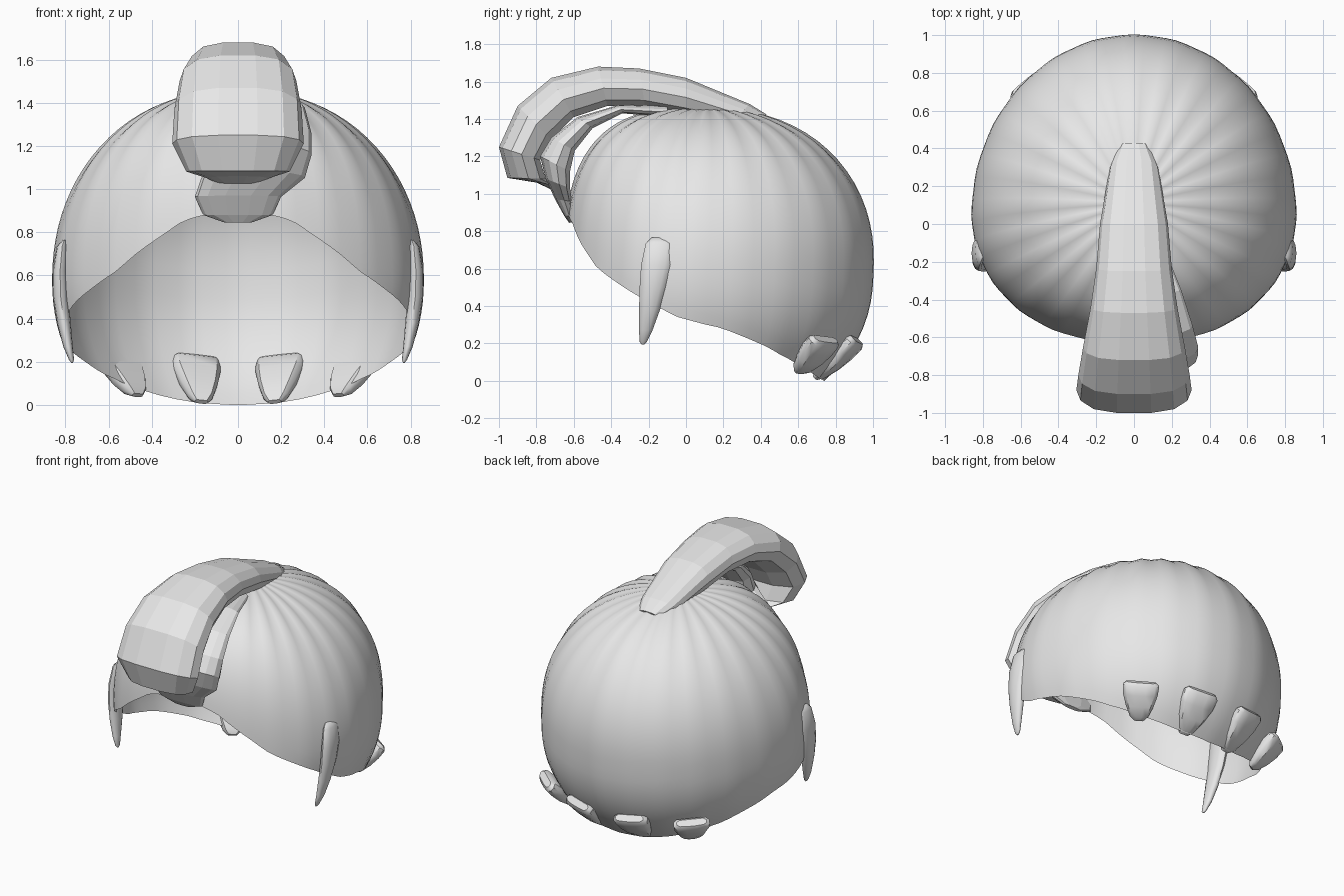
import bpy, bmesh, math
from mathutils import Vector

if "Cube" in bpy.data.objects:
    bpy.data.objects.remove(bpy.data.objects["Cube"])

hair = bpy.data.materials.new("light grey")
hair.diffuse_color = (0.8, 0.8, 0.8, 1)
hair.use_nodes = True
hair.node_tree.nodes["Principled BSDF"].inputs["Base Color"].default_value = hair.diffuse_color


def activate(obj):
    bpy.ops.object.select_all(action='DESELECT')
    obj.select_set(True)
    bpy.context.view_layer.objects.active = obj


def finish(bm, name, angle=None, recalc=True):
    if recalc:
        bmesh.ops.recalc_face_normals(bm, faces=bm.faces)
    mesh = bpy.data.meshes.new(name)
    bm.to_mesh(mesh)
    bm.free()
    mesh.materials.append(hair)
    obj = bpy.data.objects.new(name, mesh)
    bpy.context.collection.objects.link(obj)
    if angle:
        activate(obj)
        bpy.ops.object.shade_smooth_by_angle(angle=math.radians(angle))
    return obj


def loft(name, stations, section, angle=None):
    """Skin a section through (center, side, up) stations and cap both ends."""
    bm = bmesh.new()
    rings = [[bm.verts.new(Vector(c) + Vector(s) * u + Vector(w) * v) for u, v in section]
             for c, s, w in stations]
    n = len(section)
    for a, b in zip(rings, rings[1:]):
        for i in range(n):
            j = (i + 1) % n
            bm.faces.new((a[i], a[j], b[j], b[i]))
    bm.faces.new(rings[0])
    bm.faces.new(rings[-1])
    return finish(bm, name, angle)


def circle(n):
    return [(math.cos(2 * math.pi * i / n), math.sin(2 * math.pi * i / n)) for i in range(n)]


# Fluted scalp shell, open below, with a rim that drops towards the back
RIM = [(-.635, .90), (-.61, .85), (-.57, .75), (-.48, .61), (-.37, .525), (-.25, .45),
       (-.04, .34), (.20, .28), (.40, .20), (.60, .09), (.74, 0.0)]
CY, CZ = .05, .58


def rim_z(y):
    if y <= RIM[0][0]:
        return RIM[0][1]
    for (y0, z0), (y1, z1) in zip(RIM, RIM[1:]):
        if y <= y1:
            return z0 + (z1 - z0) * (y - y0) / (y1 - y0)
    return 0.0


def shell_point(theta, phi):
    s, c = math.sin(phi), math.cos(phi)
    front = max(-math.sin(theta), 0)
    e = 2.1 + .75 * front ** 2 if c > 0 else 2.15
    k = (s ** e + abs(c) ** e) ** (-1 / e)
    s, c = s * k, c * k
    top = max(c, 0)
    flute = math.cos(24 * theta) * (.002 + .006 * top ** 2) * min(1, s * 1.6)
    r = s * (1 + flute)
    ry = .95 if math.sin(theta) > 0 else .73 - .03 * front ** 2
    return Vector((.86 * r * math.cos(theta),
                   CY + .06 * top * (1 - front * s) + ry * r * math.sin(theta),
                   CZ + c * (.88 if c > 0 else .80) + flute * top))


def rim_angle(theta):
    phi = .5
    while phi < 2.6:
        p = shell_point(theta, phi)
        if p.z <= rim_z(p.y):
            break
        phi += .004
    return phi


COLS, ROWS = 96, 28
bm = bmesh.new()
pole = bm.verts.new(shell_point(0, 0))
columns = []
for i in range(COLS):
    th = 2 * math.pi * i / COLS
    end = rim_angle(th)
    columns.append([bm.verts.new(shell_point(th, end * j / ROWS)) for j in range(1, ROWS + 1)])
for i in range(COLS):
    a, b = columns[i], columns[(i + 1) % COLS]
    bm.faces.new((pole, a[0], b[0]))
    for j in range(ROWS - 1):
        bm.faces.new((a[j], a[j + 1], b[j + 1], b[j]))
finish(bm, "scalp_shell", 60, recalc=False)

# Faceted locks: center x, upper y, z, lower y, z, half width
half = [(.30, 1), (.70, .82), (.93, .4), (1, -.1), (.85, -.7), (.4, -1)]
section = half + [(-u, v) for u, v in reversed(half)]


def band(name, rows):
    loft(name, [((x, (a + c) / 2, (b + d) / 2), (w, 0, 0), (0, (a - c) / 2, (b - d) / 2))
                for x, a, b, c, d, w in rows], section)


# Large forelock sweeping up and forward
band("forelock", [
    (0, .43, 1.425, .40, 1.36, .08), (0, .34, 1.48, .25, 1.38, .13), (0, 0, 1.62, 0, 1.43, .18),
    (0, -.25, 1.67, -.22, 1.47, .20), (0, -.47, 1.68, -.42, 1.47, .23),
    (0, -.72, 1.62, -.60, 1.41, .27), (0, -.90, 1.47, -.72, 1.29, .295),
    (0, -1.0, 1.25, -.78, 1.18, .305), (0, -.955, 1.085, -.75, 1.08, .24),
    (0, -.80, 1.06, -.68, 1.04, .14), (0, -.67, 1.0, -.63, .98, .03)])

# Smaller curl tucked under the forelock, ending on the forehead
band("inner_curl", [
    (.05, -.10, 1.47, -.10, 1.41, .10), (.10, -.36, 1.475, -.34, 1.43, .15),
    (.13, -.58, 1.41, -.50, 1.35, .18), (.15, -.72, 1.30, -.595, 1.23, .19),
    (.15, -.78, 1.20, -.62, 1.12, .19), (.07, -.75, 1.08, -.62, 1.03, .24),
    (0, -.70, .97, -.61, .96, .20), (0, -.65, .88, -.60, .88, .16),
    (0, -.625, .845, -.60, .85, .07)])

# Pointed sideburns: x, y, z, half thickness, half depth
BURN = [(.805, -.14, .765, .008, .045), (.815, -.14, .735, .025, .075),
        (.825, -.155, .62, .035, .085), (.822, -.175, .50, .036, .073),
        (.807, -.195, .38, .032, .056), (.788, -.215, .27, .022, .036),
        (.772, -.228, .21, .012, .020), (.769, -.23, .195, .004, .008)]
# Blunt nape locks: top, tip
NAPE = {"inner": ((.20, .91, .215), (.17, .69, .015)),
        "outer": ((.565, .745, .22), (.465, .60, .045))}
# Fraction along the lock, half width, half thickness
TAPER = [(-.02, .095, .025), (.06, .115, .042), (.3, .11, .047), (.6, .088, .045),
         (.88, .058, .032), (1, .03, .012)]
soft_box = [(1, .35), (.8, .85), (.3, 1), (-.3, 1), (-.8, .85), (-1, .35),
            (-1, -.35), (-.8, -.85), (.8, -.85), (1, -.35)]
for side, m in (("right", 1), ("left", -1)):
    loft("sideburn_" + side,
         [((m * x, y, z), (t, 0, 0), (0, d, 0)) for x, y, z, t, d in BURN], circle(12), 50)
    for label, (top, tip) in NAPE.items():
        top, tip = (Vector((m * p[0], p[1], p[2])) for p in (top, tip))
        axis = (tip - top).normalized()
        out = Vector((top.x, top.y - CY, 0))
        across = axis.cross(out).normalized()
        normal = across.cross(axis).normalized()
        loft("nape_lock_%s_%s" % (label, side),
             [(top.lerp(tip, t), across * w, normal * h) for t, w, h in TAPER], soft_box, 40)
